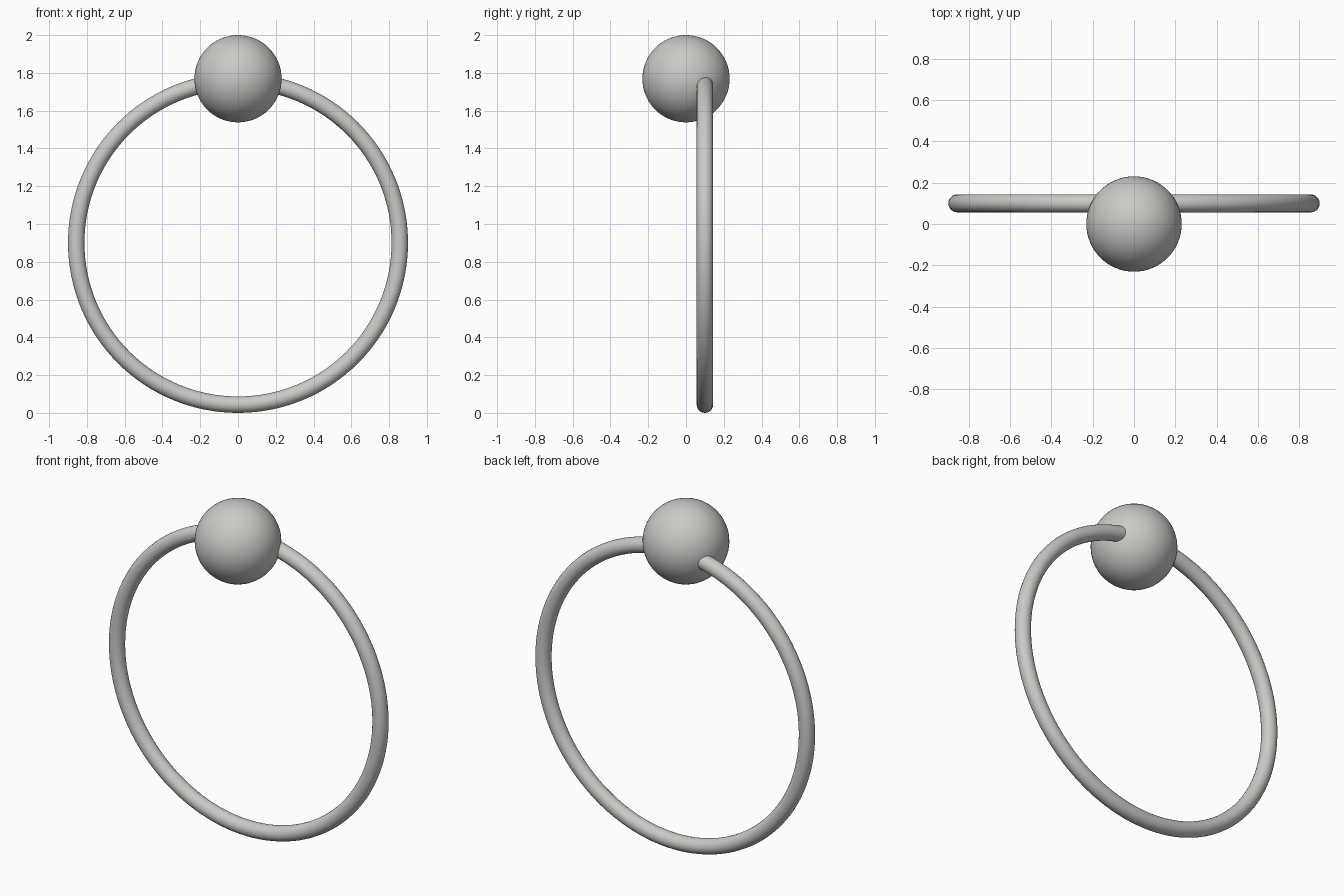
import bpy
import math

cube = bpy.data.objects.get("Cube")
if cube:
    bpy.data.objects.remove(cube, do_unlink=True)

# Single satin metal colour
metal = bpy.data.materials.new("warm_grey_metal")
metal.use_nodes = True
colour = (0.60, 0.59, 0.57, 1.0)
metal.diffuse_color = colour
metal.node_tree.nodes["Principled BSDF"].inputs["Base Color"].default_value = colour


def finish(name):
    """Name, paint and smooth the newly added primitive."""
    obj = bpy.context.object
    obj.name = name
    obj.data.materials.append(metal)
    bpy.ops.object.shade_smooth()
    return obj


# Round mount at the top
BALL_RADIUS = 0.231
bpy.ops.mesh.primitive_uv_sphere_add(
    segments=64, ring_count=32, radius=BALL_RADIUS,
    location=(0, 0, 2 - BALL_RADIUS))
finish("mount_ball")

# Upright hoop passing through the rear half of the mount
TUBE_RADIUS = 0.0435
HOOP_RADIUS = 0.9 - TUBE_RADIUS
bpy.ops.mesh.primitive_torus_add(
    major_radius=HOOP_RADIUS, minor_radius=TUBE_RADIUS,
    major_segments=128, minor_segments=24,
    location=(0, 0.1, HOOP_RADIUS + TUBE_RADIUS),
    rotation=(math.radians(90), 0, 0))
finish("hanging_ring")
